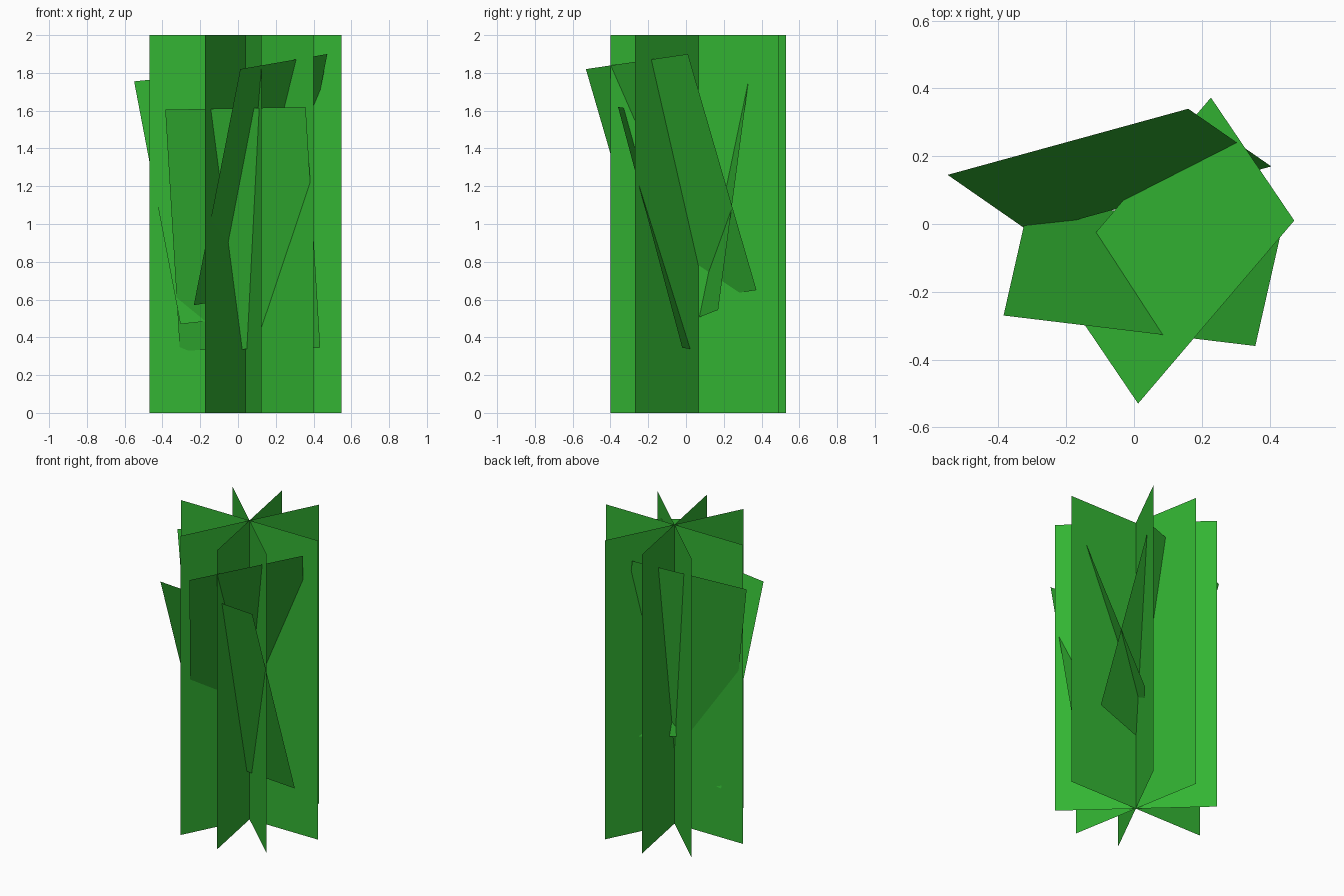
import bpy
from mathutils import Vector

if "Cube" in bpy.data.objects:
    bpy.data.objects.remove(bpy.data.objects["Cube"])

green = bpy.data.materials.new("leaf_green")
green.diffuse_color = (0.033, 0.46, 0.033, 1)
green.use_nodes = True
green.node_tree.nodes["Principled BSDF"].inputs["Base Color"].default_value = green.diffuse_color


def card(name, a, b, c):
    """Flat parallelogram card from three consecutive corners."""
    a, b, c = Vector(a), Vector(b), Vector(c)
    mesh = bpy.data.meshes.new(name)
    mesh.from_pydata([a, b, c, a + c - b], [], [(3, 2, 1, 0)])
    mesh.materials.append(green)
    obj = bpy.data.objects.new(name, mesh)
    bpy.context.collection.objects.link(obj)


# Upright cards crossing on one shared vertical axis (half-width vectors)
ax, ay = 0.04, 0.065
for i, (dx, dy) in enumerate([(0.508, 0.0), (0.36, -0.335),
                              (0.085, -0.465), (-0.215, -0.425)]):
    card(f"upright_leaf_card_{i + 1}",
         (ax - dx, ay - dy, 0), (ax + dx, ay + dy, 0), (ax + dx, ay + dy, 2))

# Outer cards leaning around the stem
card("leaning_leaf_card_back",
     (-0.55, 0.145, 1.755), (0.16, 0.34, 1.83), (0.405, 0.17, 0.545))
card("leaning_leaf_card_front",
     (-0.385, -0.27, 1.605), (0.358, -0.36, 1.62), (0.435, -0.02, 0.345))
card("leaning_leaf_card_right",
     (0.012, -0.53, 1.82), (0.473, 0.01, 1.90), (0.227, 0.373, 0.65))
